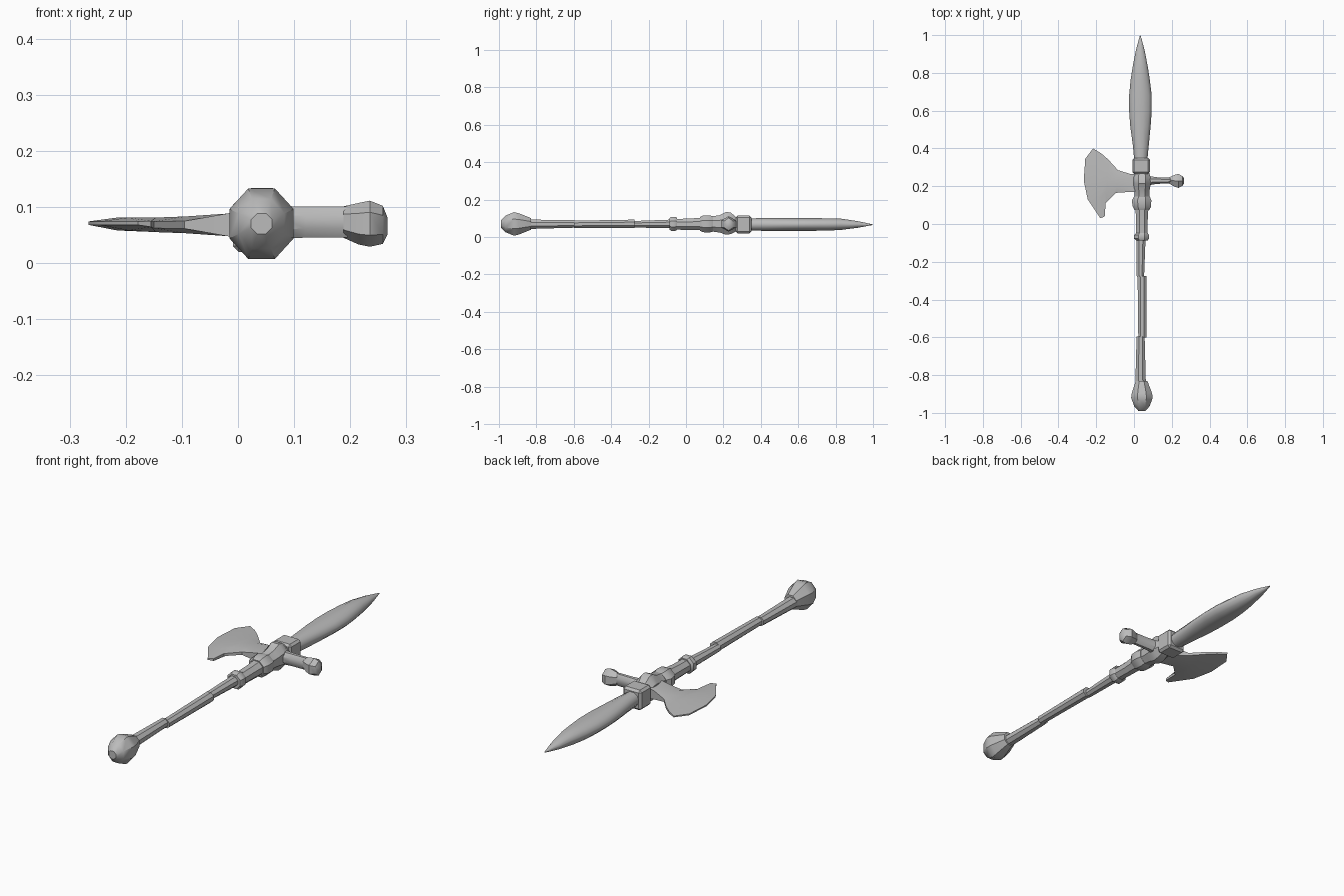
import bpy, bmesh, math
from mathutils import Vector

steel = bpy.data.materials.new("grey steel")
steel.diffuse_color = (0.5, 0.5, 0.5, 1)
CX, CZ = 0.042, 0.07


def finish(name, bm, angle=35):
    bmesh.ops.recalc_face_normals(bm, faces=bm.faces)
    me = bpy.data.meshes.new(name)
    bm.to_mesh(me)
    bm.free()
    ob = bpy.data.objects.new(name, me)
    bpy.context.collection.objects.link(ob)
    me.materials.append(steel)
    bpy.ops.object.select_all(action='DESELECT')
    ob.select_set(True)
    bpy.context.view_layer.objects.active = ob
    bpy.ops.object.shade_smooth_by_angle(angle=math.radians(angle))
    return ob


def loft(name, rings, sides=8, axis='y', turn=0.5, angle=35):
    """Rings are (position, centre across, centre z, radius across, radius z)."""
    bm = bmesh.new()
    loops = []
    for p, c, z, ra, rz in rings:
        loop = []
        for i in range(sides):
            a = 2 * math.pi * (i + turn) / sides
            u, w = c + ra * math.cos(a), z + rz * math.sin(a)
            loop.append(bm.verts.new((u, p, w) if axis == 'y' else (p, u, w)))
        loops.append(loop)
    for a, b in zip(loops, loops[1:]):
        for i in range(sides):
            j = (i + 1) % sides
            bm.faces.new((a[i], a[j], b[j], b[i]))
    bm.faces.new(loops[0])
    bm.faces.new(loops[-1])
    return finish(name, bm, angle)


# Leaf-shaped spear blade
loft("spear_blade", [
    (0.34, 0.036, 0.067, 0.036, 0.034), (0.42, 0.036, 0.067, 0.044, 0.035),
    (0.52, 0.034, 0.067, 0.056, 0.035), (0.60, 0.034, 0.067, 0.062, 0.035),
    (0.68, 0.034, 0.067, 0.062, 0.035), (0.76, 0.033, 0.067, 0.053, 0.034),
    (0.83, 0.033, 0.068, 0.042, 0.031), (0.92, 0.033, 0.067, 0.024, 0.018),
    (0.998, 0.033, 0.066, 0.002, 0.002)], 12, angle=50)

# Square bevelled collar under the blade
bm = bmesh.new()
bmesh.ops.create_cube(bm, size=1)
for v in bm.verts:
    v.co = Vector((0.038 + v.co.x * 0.094, 0.308 + v.co.y * 0.084, 0.067 + v.co.z * 0.094))
bmesh.ops.bevel(bm, geom=bm.edges[:], offset=0.01, segments=1, affect='EDGES')
finish("blade_collar", bm)

# Faceted socket that carries the axe and the hammer
loft("head_socket", [
    (0.14, CX, 0.07, 0.042, 0.044), (0.18, CX, 0.07, 0.044, 0.05),
    (0.215, 0.043, 0.073, 0.05, 0.066), (0.24, 0.043, 0.073, 0.05, 0.062),
    (0.27, CX, 0.067, 0.042, 0.04)], 8)
loft("socket_ring", [
    (0.075, CX, 0.07, 0.042, 0.04), (0.09, CX, 0.07, 0.052, 0.048),
    (0.125, 0.04, 0.07, 0.056, 0.05), (0.145, CX, 0.07, 0.045, 0.044)], 8)

# Neck and lower ring
loft("neck", [(-0.055, CX, 0.068, 0.033, 0.031), (0.02, CX, 0.068, 0.033, 0.033),
              (0.08, CX, 0.07, 0.037, 0.036)], 8)
loft("neck_ring", [
    (-0.088, CX, 0.07, 0.033, 0.034), (-0.078, 0.04, 0.07, 0.042, 0.041),
    (-0.058, 0.04, 0.07, 0.042, 0.041), (-0.048, CX, 0.07, 0.034, 0.035)], 8)

# Stepped shaft in three lengths
for name, y0, y1, c0, c1, r0, r1 in (
        ("upper_shaft", -0.28, -0.08, 0.034, 0.037, 0.021, 0.026),
        ("middle_shaft", -0.60, -0.275, 0.044, 0.043, 0.023, 0.026),
        ("lower_shaft", -0.84, -0.595, 0.035, 0.035, 0.030, 0.023)):
    loft(name, [(y0, c0, 0.068, r0, r0 * 0.9), (y1, c1, 0.07, r1, r1 * 0.95)], 8)

# Faceted pommel
loft("pommel", [
    (-0.99, CX, 0.07, 0.020, 0.020), (-0.965, CX, 0.07, 0.044, 0.048),
    (-0.92, CX, 0.07, 0.062, 0.068), (-0.895, CX, 0.07, 0.058, 0.062),
    (-0.83, 0.04, 0.07, 0.033, 0.034)], 8)

# Hammer arm and knob
loft("hammer_arm", [
    (0.07, 0.23, 0.072, 0.028, 0.032), (0.12, 0.23, 0.073, 0.019, 0.030),
    (0.195, 0.23, 0.073, 0.016, 0.030)], 8, 'x')
loft("hammer_knob", [
    (0.188, 0.23, 0.073, 0.020, 0.028), (0.215, 0.229, 0.070, 0.036, 0.037),
    (0.235, 0.228, 0.070, 0.043, 0.041), (0.258, 0.228, 0.068, 0.028, 0.034),
    (0.266, 0.228, 0.066, 0.012, 0.016)], 6, 'x')

# Axe blade: upper and lower edges in columns from socket to cutting edge,
# each as upper xy, lower xy, z bottom, z top
columns = [
    ((0.03, 0.265), (0.03, 0.17), 0.040, 0.098),
    ((-0.02, 0.265), (-0.02, 0.17), 0.048, 0.088),
    ((-0.085, 0.285), (-0.095, 0.165), 0.053, 0.083),
    ((-0.135, 0.34), (-0.15, 0.11), 0.055, 0.081),
    ((-0.175, 0.375), (-0.155, 0.04), 0.058, 0.081),
    ((-0.217, 0.400), (-0.178, 0.03), 0.062, 0.080)]
edge = [(-0.217, 0.400), (-0.258, 0.345), (-0.266, 0.23), (-0.245, 0.13), (-0.178, 0.03)]
bm = bmesh.new()
N = 4
grid = []
for k, (up, low, zb, zt) in enumerate(columns):
    col = []
    for i in range(N + 1):
        t = i / N
        p = Vector(up).lerp(Vector(low), t)
        if k == len(columns) - 1:
            p = Vector(edge[i])
        elif k >= 3:
            p.x -= 0.05 * (k - 3) * math.sin(math.pi * t)
        mid = (zb + zt) / 2
        thin = 1 if 0 < i < N else (1.0 if k < 2 else 0.45)
        if k == len(columns) - 1:
            thin = 0.35
        h = (zt - zb) / 2 * thin
        col.append((bm.verts.new((p.x, p.y, mid + h)), bm.verts.new((p.x, p.y, mid - h))))
    grid.append(col)
for a, b in zip(grid, grid[1:]):
    for i in range(N):
        bm.faces.new((a[i][0], a[i + 1][0], b[i + 1][0], b[i][0]))
        bm.faces.new((a[i][1], b[i][1], b[i + 1][1], a[i + 1][1]))
    for i in (0, N):
        bm.faces.new((a[i][0], b[i][0], b[i][1], a[i][1]))
for col in (grid[0], grid[-1]):
    for i in range(N):
        bm.faces.new((col[i][0], col[i][1], col[i + 1][1], col[i + 1][0]))
finish("axe_blade", bm)
